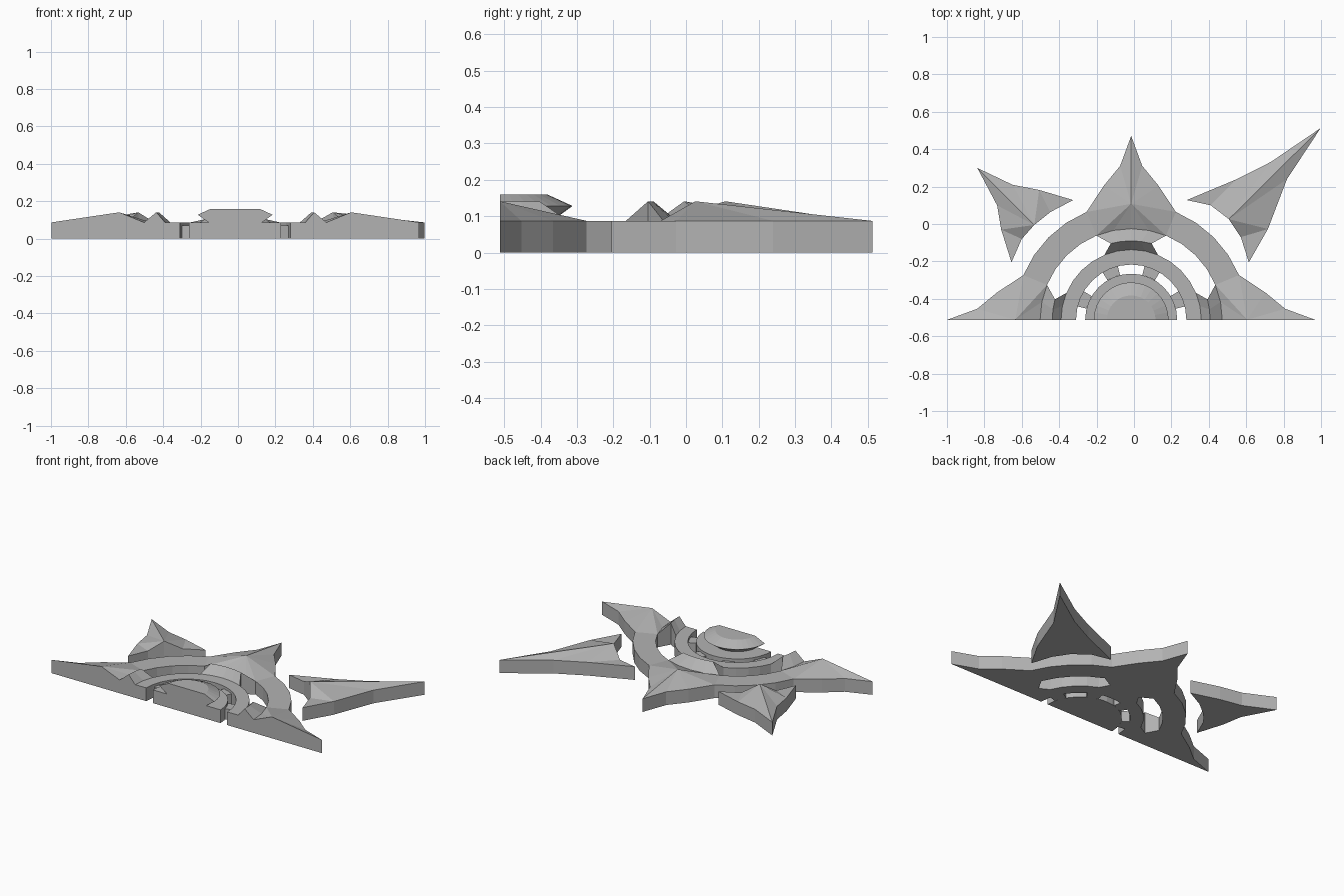
import bpy, bmesh, math
from math import cos, sin, radians

if "Cube" in bpy.data.objects:
    bpy.data.objects.remove(bpy.data.objects["Cube"])

CX, CY = -0.015, -0.512      # centre of the half rings
H, PEAK = 0.087, 0.141       # slab height, ridge height

grey = bpy.data.materials.new("dark_grey")
grey.diffuse_color = (0.45, 0.45, 0.45, 1)
grey.use_nodes = True
grey.node_tree.nodes["Principled BSDF"].inputs["Base Color"].default_value = grey.diffuse_color


def polar(r, deg, z=H):
    return (r * cos(radians(deg)), r * sin(radians(deg)), z)


def slab(name, polys):
    """Join top faces, then drop walls and a flat bottom to z = 0."""
    bm = bmesh.new()
    for p in polys:
        bm.faces.new([bm.verts.new(v) for v in p])
    bmesh.ops.remove_doubles(bm, verts=bm.verts, dist=0.0005)
    tops = list(bm.faces)
    rim = [e for e in bm.edges if len(e.link_faces) == 1]
    low = {v: bm.verts.new((v.co.x, v.co.y, 0)) for v in list(bm.verts)}
    for f in tops:
        bm.faces.new([low[v] for v in reversed(f.verts)])
    for e in rim:
        a, b = e.verts
        bm.faces.new((a, b, low[b], low[a]))
    finish(name, bm)


def finish(name, bm):
    bmesh.ops.recalc_face_normals(bm, faces=bm.faces)
    me = bpy.data.meshes.new(name)
    bm.to_mesh(me)
    bm.free()
    me.materials.append(grey)
    ob = bpy.data.objects.new(name, me)
    bpy.context.collection.objects.link(ob)
    return ob


def fan(apex, pts):
    return [[apex, a, b] for a, b in zip(pts, pts[1:])]


def strip(inner, outer):
    return [[a, c, d, b] for a, b, c, d in zip(inner, inner[1:], outer, outer[1:])]


def half_circle(octant):
    """Mirror a 0-45 degree wedge over the diagonal, then over x = 0."""
    quarter = octant + [[(y, x, z) for x, y, z in reversed(p)] for p in octant]
    full = quarter + [[(-x, y, z) for x, y, z in reversed(p)] for p in quarter]
    return [[(x + CX, y + CY, z) for x, y, z in p] for p in full]


R_OUT, R_MID, R_RING, R_IN, R_HUB = 0.624, 0.487, 0.375, 0.295, 0.246
steps = [11.25 * i for i in range(5)]

# star body: spikes, outer ring, ridged bridges, inner ring
spike = fan((0.62, 0, PEAK), [(0.983, 0, H), (0.823, 0.059, H), (0.717, 0.146, H),
                             polar(R_OUT, 22.5), polar(R_MID, 22.5),
                             polar(R_MID, 11.25), polar(R_MID, 0)])
ring = strip([polar(R_MID, a) for a in steps[2:]], [polar(R_OUT, a) for a in steps[2:]])
ridge = [polar(0.422, a, PEAK) for a in (0, 7.5, 15)]
bridge = (strip([polar(R_RING, a) for a in steps[:3]], ridge)
          + strip(ridge, [polar(R_MID, a) for a in steps[:3]]))
inner = strip([polar(R_IN, a) for a in steps], [polar(R_RING, a) for a in steps])
slab("star_body", half_circle(spike + ring + bridge + inner))

# hub disc and the low clips joining it to the inner ring
slab("hub_disc", half_circle(fan((0, 0, H), [polar(R_HUB, a) for a in steps])))
clip_angles = (14, 22.5, 31)
slab("hub_clips", half_circle(strip([polar(R_HUB, a, 0.07) for a in clip_angles],
                                    [polar(R_IN, a, 0.07) for a in clip_angles])))

# bevelled half-round cap with an undercut rim
bm = bmesh.new()
rows = [[bm.verts.new((CX + r * cos(math.pi * i / 16), CY + r * sin(math.pi * i / 16), z))
         for i in range(17)] for r, z in ((0.14, H - 0.002), (0.2, 0.128), (0.13, 0.16))]
for lo, hi in zip(rows, rows[1:]):
    for i in range(16):
        bm.faces.new((lo[i], lo[i + 1], hi[i + 1], hi[i]))
bm.faces.new(rows[-1])
bm.faces.new(rows[0][::-1])
bm.faces.new([r[0] for r in rows] + [r[-1] for r in reversed(rows)])
finish("hub_cap", bm)


# loose shards: facets fan out from the raised inner notch, two short flat tips
def shard(name, apex, outline, tips):
    pts = [(x, y, H) for x, y in outline]
    body = [p for i, p in enumerate(pts) if i not in tips]
    flats = [[pts[i - 1], pts[i], pts[i + 1]] for i in tips]
    slab(name, fan((*apex, PEAK), body) + flats)


shard("left_shard", (-0.533, -0.005),
      [(-0.60, -0.08), (-0.655, -0.205), (-0.71, -0.03), (-0.732, 0.10), (-0.838, 0.30),
       (-0.65, 0.21), (-0.507, 0.182), (-0.325, 0.128), (-0.447, 0.064)], (1, 7))
shard("right_shard", (0.507, 0.026),
      [(0.41, 0.10), (0.282, 0.128), (0.55, 0.24), (0.732, 0.332), (0.998, 0.513),
       (0.818, 0.24), (0.716, -0.027), (0.614, -0.205), (0.571, -0.07)], (1, 7))
